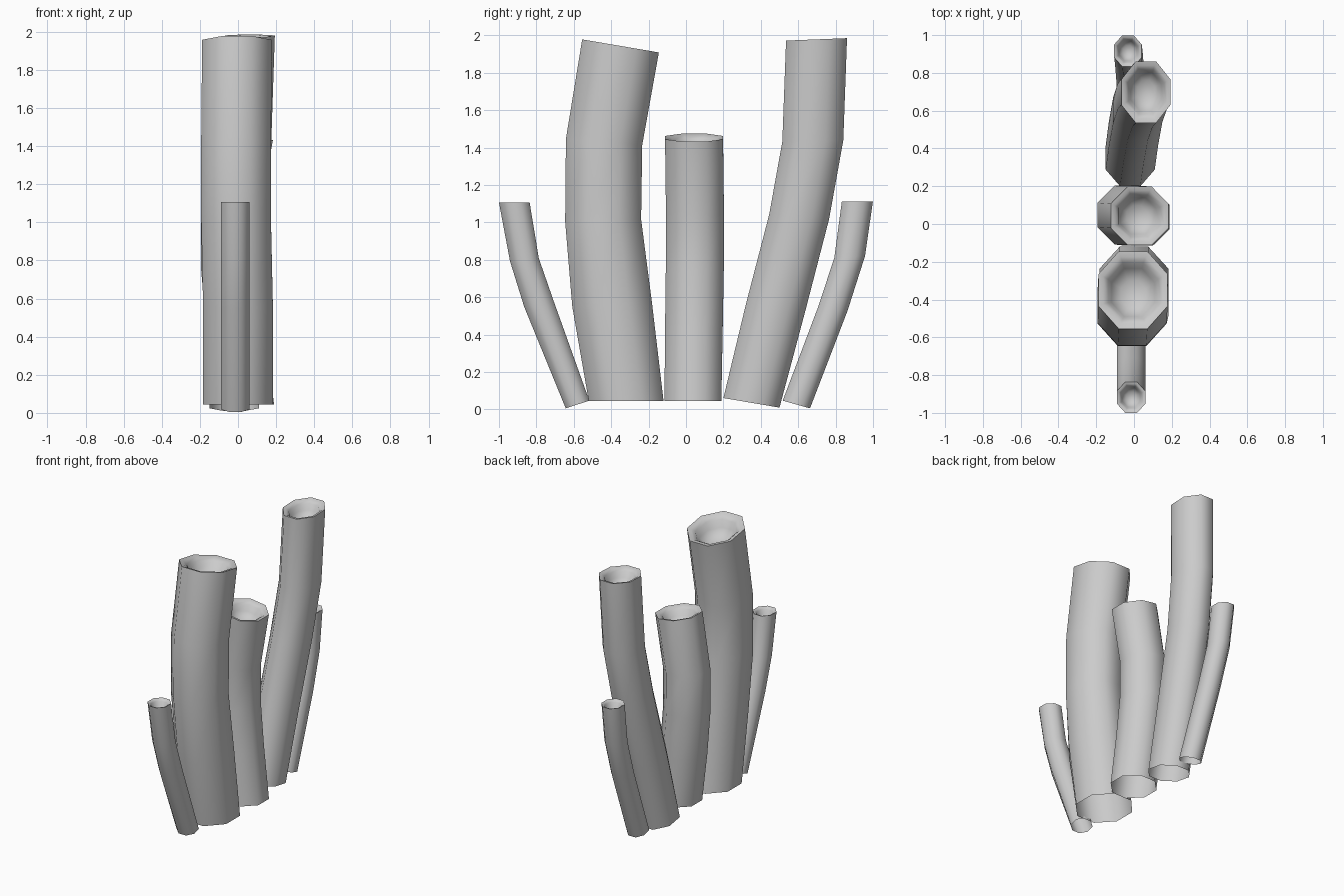
import bpy, bmesh, math


def tube(name, hx, rings, depth):
    """Eight-sided hollow stalk. Each ring: x, y, z, half depth in y, slope in x, slope in y."""
    bm = bmesh.new()
    r = 1 / math.cos(math.pi / 8)
    octagon = [(r * math.cos(math.pi / 8 + k * math.pi / 4),
                r * math.sin(math.pi / 8 + k * math.pi / 4)) for k in range(8)]

    def add_ring(ring, scale=1.0, drop=0.0):
        x, y, z, hy, sx, sy = ring
        # sink the inner rings along the axis of the tilted opening
        x, y, z = x + sx * drop, y + sy * drop, z - drop
        return [bm.verts.new((x + hx * scale * a, y + hy * scale * b,
                              z + sx * hx * scale * a + sy * hy * scale * b))
                for a, b in octagon]

    loops = [add_ring(ring) for ring in rings]
    # rolled rim and the shallow bowl inside the mouth
    for scale, drop in ((0.86, 0.04), (0.72, 0.2), (0.62, 0.6), (0.35, 0.95)):
        loops.append(add_ring(rings[-1], scale, drop * depth))
    for lo, hi in zip(loops, loops[1:]):
        for k in range(8):
            j = (k + 1) % 8
            bm.faces.new((lo[k], lo[j], hi[j], hi[k]))
    bm.faces.new(loops[-1])
    mesh = bpy.data.meshes.new(name)
    bm.to_mesh(mesh)
    bm.free()
    mesh.shade_smooth()
    mesh.set_sharp_from_angle(angle=math.radians(58))
    obj = bpy.data.objects.new(name, mesh)
    bpy.context.collection.objects.link(obj)
    return obj


# Widest stalk
tube("wide_stalk", 0.183, [
    (0.00, -0.32, 0.045, 0.20, 0, 0),
    (0.00, -0.395, 0.56, 0.213, 0, 0.05),
    (-0.01, -0.443, 1.01, 0.203, 0, 0.03),
    (-0.01, -0.438, 1.43, 0.204, 0, -0.08),
    (-0.005, -0.35, 1.943, 0.205, 0, -0.17)], 0.13)

# Short middle stalk, bowed sideways
tube("middle_stalk", 0.153, [
    (0.036, 0.037, 0.045, 0.152, 0, 0),
    (-0.01, 0.042, 0.42, 0.154, 0.08, 0),
    (-0.04, 0.047, 0.75, 0.155, 0.03, 0),
    (-0.04, 0.048, 1.05, 0.155, -0.07, 0),
    (0.03, 0.043, 1.453, 0.155, -0.14, 0)], 0.11)

# Tall leaning stalk
tube("tall_stalk", 0.13, [
    (-0.02, 0.35, 0.035, 0.150, 0, -0.17),
    (-0.003, 0.478, 0.54, 0.157, 0, -0.16),
    (0.02, 0.605, 1.03, 0.160, 0, -0.08),
    (0.045, 0.678, 1.435, 0.163, 0, 0.02),
    (0.063, 0.698, 1.978, 0.163, 0, 0.04)], 0.11)

# Thin outer stalks
tube("thin_stalk_near", 0.075, [
    (-0.015, -0.58, 0.026, 0.063, 0, 0.33),
    (-0.015, -0.785, 0.56, 0.080, 0, 0.15),
    (-0.015, -0.864, 0.80, 0.077, 0, 0.1),
    (-0.015, -0.918, 1.106, 0.082, 0, 0.0)], 0.08)
tube("thin_stalk_far", 0.073, [
    (-0.012, 0.59, 0.026, 0.073, 0, -0.28),
    (-0.02, 0.786, 0.54, 0.078, 0, -0.15),
    (-0.027, 0.875, 0.815, 0.082, 0, 0.05),
    (-0.032, 0.916, 1.11, 0.083, 0, 0.0)], 0.08)
